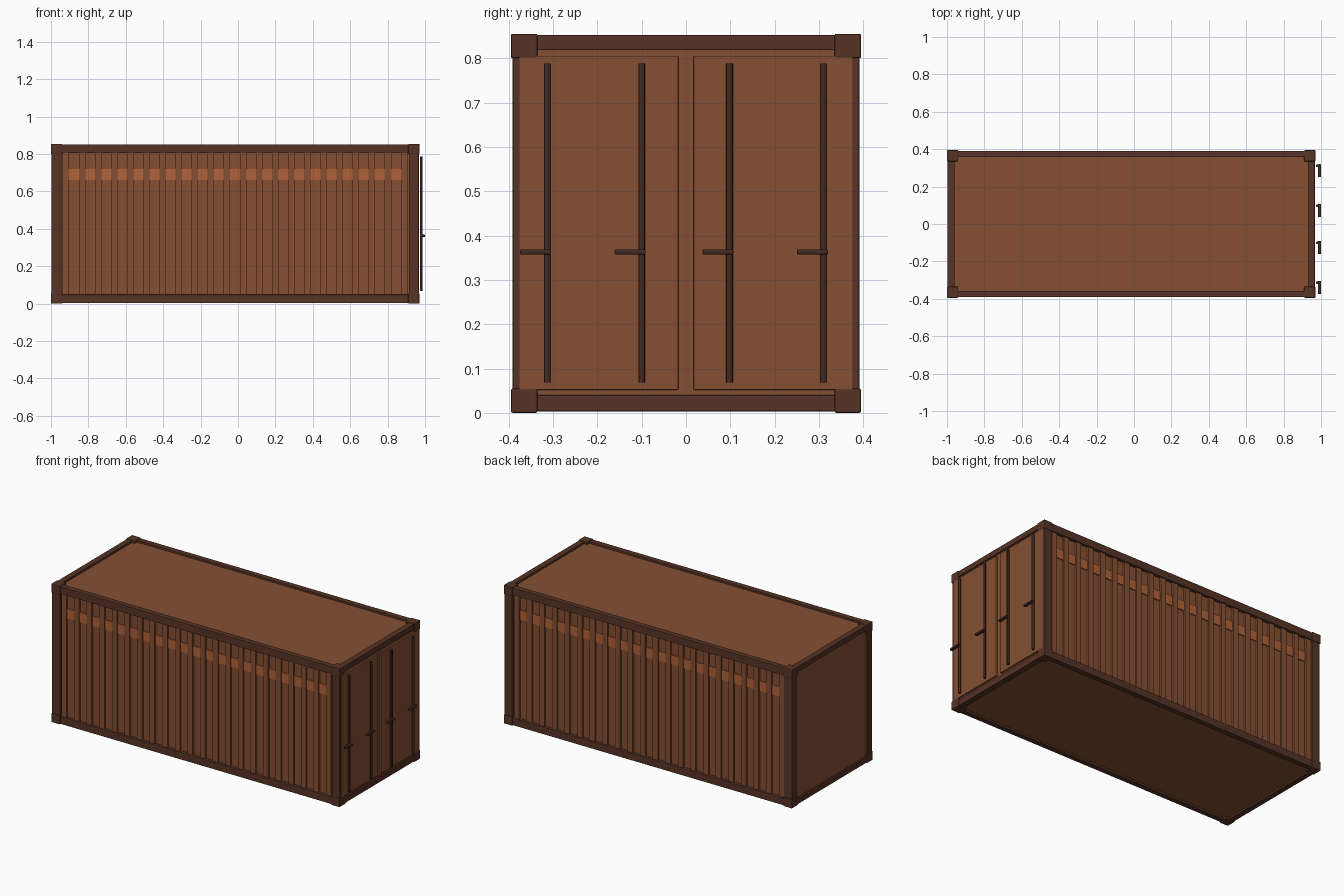
import bpy, bmesh
from mathutils import Matrix

if "Cube" in bpy.data.objects:
    bpy.data.objects.remove(bpy.data.objects["Cube"])


def material(name, rgb):
    m = bpy.data.materials.new(name)
    m.diffuse_color = (*rgb, 1)
    m.use_nodes = True
    m.node_tree.nodes["Principled BSDF"].inputs["Base Color"].default_value = m.diffuse_color
    return m


BODY = material("rust_body", (0.235, 0.078, 0.032))
FRAME = material("dark_frame", (0.093, 0.033, 0.019))
BAND = material("orange_band", (0.44, 0.12, 0.038))
STEEL = material("bar_steel", (0.06, 0.023, 0.016))


def finish(name, bm, mat, bevel=0.0):
    me = bpy.data.meshes.new(name)
    bm.to_mesh(me)
    bm.free()
    ob = bpy.data.objects.new(name, me)
    bpy.context.collection.objects.link(ob)
    me.materials.append(mat)
    if bevel:
        mod = ob.modifiers.new("edge_bevel", 'BEVEL')
        mod.width = bevel
        mod.segments = 2
    return ob


def boxes(name, ranges, mat, bevel=0.0):
    """One object from boxes given as (x0, x1, y0, y1, z0, z1)."""
    bm = bmesh.new()
    for x0, x1, y0, y1, z0, z1 in ranges:
        centre = Matrix.Translation(((x0 + x1) / 2, (y0 + y1) / 2, (z0 + z1) / 2))
        size = Matrix.Diagonal((x1 - x0, y1 - y0, z1 - z0, 1))
        bmesh.ops.create_cube(bm, size=1, matrix=centre @ size)
    return finish(name, bm, mat, bevel)


def span(side, inner, outer):
    return tuple(sorted((side * inner, side * outer)))


X0, X1, Y, H = -1.0, 0.97, 0.395, 0.855

# Closed inner shell: floor, roof, end wall and side wall bases
boxes("body_shell", [(X0 + 0.012, X1 - 0.012, -0.372, 0.372, 0.015, 0.84)], BODY)

# Corner castings, posts and rails
for ex, (ca, cb), (pa, pb), (ra, rb) in (
        ("back", (X0, X0 + 0.06), (X0 + 0.003, X0 + 0.057), (X0 + 0.003, X0 + 0.04)),
        ("door", (X1 - 0.06, X1), (X1 - 0.057, X1 - 0.003), (X1 - 0.04, X1 - 0.003))):
    for sy, side in ((-1, "front"), (1, "rear")):
        boxes(f"{ex}_{side}_post",
              [(pa, pb, *span(sy, 0.345, 0.391), 0.03, H - 0.03)], FRAME, 0.003)
        for level, z in (("lower", 0), ("upper", H - 0.055)):
            boxes(f"{ex}_{side}_{level}_casting",
                  [(ca, cb, *span(sy, 0.335, Y), z, z + 0.055)], FRAME, 0.004)
    for level, z0, z1 in (("lower", 0.003, 0.04), ("upper", H - 0.037, H - 0.003)):
        boxes(f"{ex}_{level}_end_rail", [(ra, rb, -0.35, 0.35, z0, z1)], FRAME, 0.003)
for sy, side in ((-1, "front"), (1, "rear")):
    for level, z0, z1 in (("lower", 0.003, 0.048), ("upper", H - 0.05, H - 0.003)):
        boxes(f"{side}_{level}_side_rail",
              [(X0 + 0.04, X1 - 0.04, *span(sy, 0.357, 0.391), z0, z1)], FRAME, 0.003)

# Side wall ribs and the band running behind them
PITCH, FIRST = 0.0861, -0.92
for sy, side in ((-1, "front"), (1, "rear")):
    boxes(f"{side}_wall_ribs",
          [(FIRST + i * PITCH - 0.0175, FIRST + i * PITCH + 0.0175,
            *span(sy, 0.365, 0.384), 0.045, 0.808) for i in range(22)], BODY)
    boxes(f"{side}_wall_band",
          [(FIRST, FIRST + 21 * PITCH, *span(sy, 0.365, 0.378), 0.66, 0.72)], BAND)

# Doors with locking bars and handles
for sy, side in ((-1, "front"), (1, "rear")):
    boxes(f"{side}_door",
          [(0.94, 0.969, *span(sy, 0.017, 0.376), 0.052, 0.805)], BODY, 0.002)
for i, y in enumerate((-0.313, -0.1, 0.098, 0.311), 1):
    bm = bmesh.new()
    bmesh.ops.create_cone(bm, cap_ends=True, segments=12, radius1=0.0075, radius2=0.0075,
                          depth=0.72, matrix=Matrix.Translation((0.98, y, 0.428)))
    bar = finish(f"locking_bar_{i}", bm, STEEL)
    bpy.context.view_layer.objects.active = bar
    bar.select_set(True)
    bpy.ops.object.shade_smooth_by_angle()
    bar.select_set(False)
    boxes(f"door_handle_{i}",
          [(0.984, 1.0, y - 0.061, y + 0.009, 0.357, 0.369)], STEEL, 0.003)
